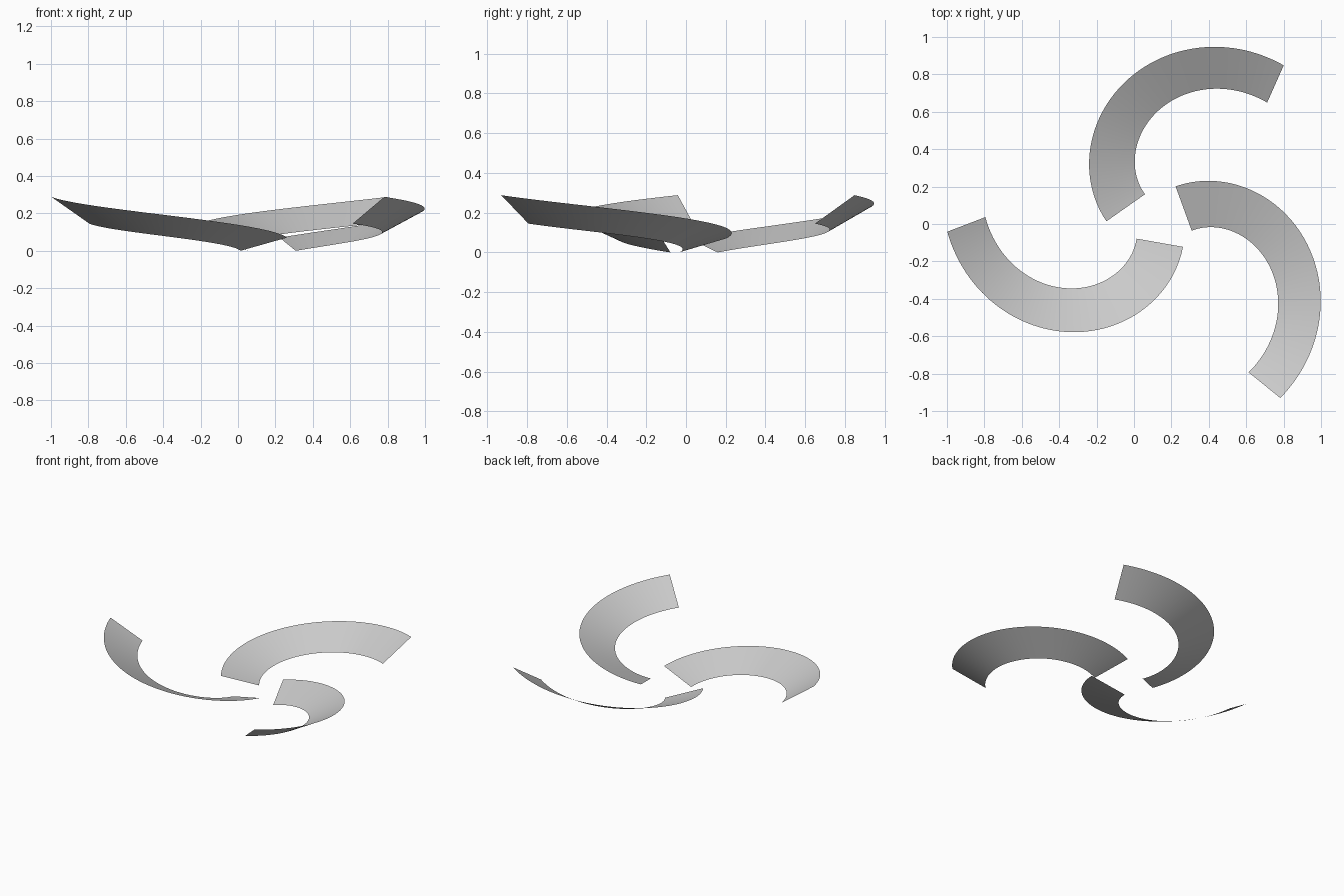
import bpy
import bmesh
from math import sin, cos, radians
from mathutils import Matrix, Vector

if "Cube" in bpy.data.objects:
    bpy.data.objects.remove(bpy.data.objects["Cube"], do_unlink=True)

# One matte grey for every blade
grey = bpy.data.materials.new("light_grey")
grey.use_nodes = True
grey.diffuse_color = (0.6, 0.6, 0.6, 1)
bsdf = grey.node_tree.nodes["Principled BSDF"]
bsdf.inputs["Base Color"].default_value = grey.diffuse_color
bsdf.inputs["Roughness"].default_value = 0.8

STEPS = 64
CENTRE = Vector((0.33, 0.22, 0))


def edge_point(t, radius, growth, turn, height, power=1.0):
    """Point on a rising spiral whose radius grows with the turning angle."""
    u = turn[0] + (turn[1] - turn[0]) * t
    r = radius + growth * u
    z = height[0] + (height[1] - height[0]) * t ** power
    return CENTRE + Vector((growth * sin(u) - r * cos(u),
                            growth * cos(u) + r * sin(u), z))


def add_blade(name, angle, pivot):
    """Banked sheet between an outer and an inner spiral edge, turned about a pivot."""
    bm = bmesh.new()
    rows = []
    for i in range(STEPS + 1):
        t = i / STEPS
        outer = edge_point(t, 0.57, 0.10, (-0.6, 2.086), (0.07, 0.288))
        inner = edge_point(t, 0.326, 0.113, (-0.64, 2.1), (0.0, 0.145), 1.1)
        rows.append((bm.verts.new(outer), bm.verts.new(inner)))
    for (a, b), (c, d) in zip(rows, rows[1:]):
        bm.faces.new((a, b, d, c))
    p = Vector((*pivot, 0))
    bm.transform(Matrix.Translation(p) @ Matrix.Rotation(radians(angle), 4, "Z")
                 @ Matrix.Translation(-p))
    for f in bm.faces:
        f.smooth = True
        if f.normal.z < 0:
            f.normal_flip()
    mesh = bpy.data.meshes.new(name)
    bm.to_mesh(mesh)
    bm.free()
    mesh.materials.append(grey)
    bpy.context.collection.objects.link(bpy.data.objects.new(name, mesh))


# Three matching blades in a pinwheel
add_blade("back_blade", 0, (0, 0))
add_blade("right_blade", 135, (0.0855, 0.031))
add_blade("left_blade", -105, (0.109, -0.034))
